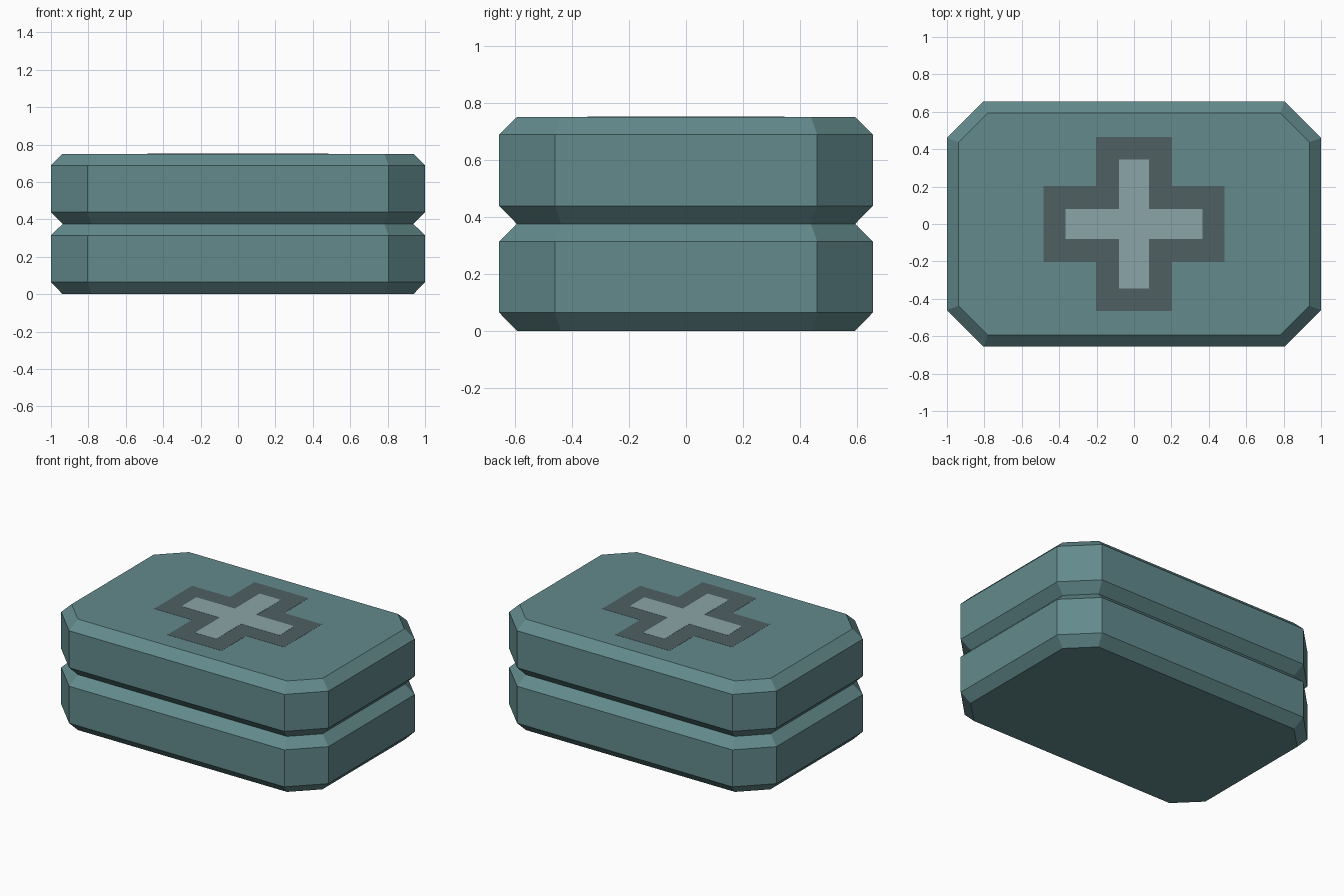
import bpy, bmesh

if "Cube" in bpy.data.objects:
    bpy.data.objects.remove(bpy.data.objects["Cube"])


def material(name, rgb):
    m = bpy.data.materials.new(name)
    m.diffuse_color = (*rgb, 1)
    m.use_nodes = True
    m.node_tree.nodes["Principled BSDF"].inputs["Base Color"].default_value = m.diffuse_color
    return m


def add_object(name, bm, mat):
    bmesh.ops.recalc_face_normals(bm, faces=bm.faces)
    mesh = bpy.data.meshes.new(name)
    bm.to_mesh(mesh)
    bm.free()
    mesh.materials.append(mat)
    obj = bpy.data.objects.new(name, mesh)
    bpy.context.collection.objects.link(obj)
    return obj


def octagon(hx, hy, cx, cy):
    """Rectangle of half size hx, hy with corners cut at cx, cy."""
    quarter = [(hx, cy), (cx, hy)]
    half = quarter + [(-x, y) for x, y in reversed(quarter)]
    return half + [(-x, -y) for x, y in half]


def case(name, levels, mat):
    """Closed shell lofted through octagonal rings."""
    bm = bmesh.new()
    rings = [[bm.verts.new((x, y, z)) for x, y in outline] for outline, z in levels]
    for a, b in zip(rings, rings[1:]):
        for i in range(8):
            j = (i + 1) % 8
            bm.faces.new((a[i], a[j], b[j], b[i]))
    bm.faces.new(rings[0][::-1])
    bm.faces.new(rings[-1])
    return add_object(name, bm, mat)


def cross(name, hx, hy, w, z, mat):
    """Flat plus-shaped inlay, a thin plate sunk into the lid."""
    quarter = [(hx, w), (w, w), (w, hy)]
    half = quarter + [(-x, y) for x, y in reversed(quarter)]
    outline = half + [(-x, -y) for x, y in half]
    bm = bmesh.new()
    face = bm.faces.new([bm.verts.new((x, y, 0.74)) for x, y in outline])
    out = bmesh.ops.extrude_face_region(bm, geom=[face])
    for v in out["geom"]:
        if isinstance(v, bmesh.types.BMVert):
            v.co.z = z
    return add_object(name, bm, mat)


teal = material("teal", (0.125, 0.255, 0.265))
dark = material("dark_grey", (0.08, 0.118, 0.124))
pale = material("pale_grey", (0.26, 0.375, 0.385))

# Two stacked halves with chamfered rims
outer = octagon(1.0, 0.655, 0.805, 0.46)
inner = octagon(0.938, 0.593, 0.782, 0.438)
for name, z in (("lower_case", 0.0), ("upper_case", 0.375)):
    case(name, [(inner, z), (outer, z + 0.064),
                (outer, z + 0.314), (inner, z + 0.375)], teal)

# Cross emblem on the lid
cross("cross_border", 0.485, 0.465, 0.202, 0.751, dark)
cross("cross_centre", 0.367, 0.346, 0.08, 0.752, pale)
